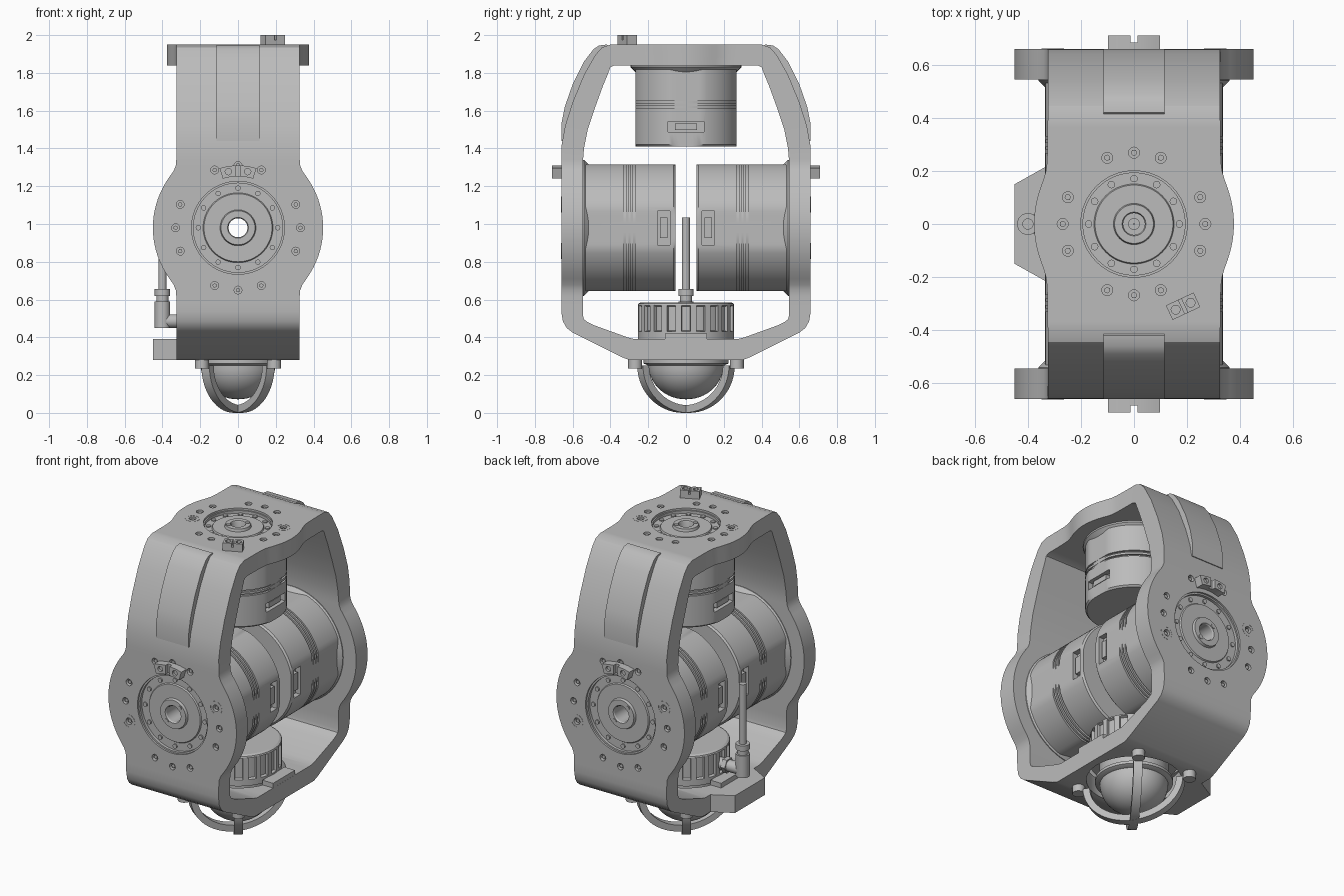
import bpy, bmesh, math
from mathutils import Matrix, Vector

old = bpy.data.objects.get("Cube")
if old:
    bpy.data.objects.remove(old)

grey = bpy.data.materials.new("machined grey")
grey.use_nodes = True
GREY = (0.5, 0.5, 0.5, 1)
grey.diffuse_color = GREY
grey.node_tree.nodes["Principled BSDF"].inputs["Base Color"].default_value = GREY
parts = []
T = Matrix.Translation


def finish(name, bm, matrix=Matrix()):
    bmesh.ops.recalc_face_normals(bm, faces=bm.faces)
    bm.transform(matrix)
    mesh = bpy.data.meshes.new(name)
    bm.to_mesh(mesh)
    bm.free()
    mesh.materials.append(grey)
    ob = bpy.data.objects.new(name, mesh)
    bpy.context.collection.objects.link(ob)
    parts.append(ob)
    return ob


def loft(name, rings, matrix=Matrix()):
    """Join closed rings of points into a closed loop of quads."""
    bm = bmesh.new()
    vs = [[bm.verts.new(p) for p in ring] for ring in rings]
    n, m = len(vs), len(vs[0])
    for i in range(n):
        for j in range(m):
            a, b, k = vs[i], vs[(i + 1) % n], (j + 1) % m
            bm.faces.new((a[j], a[k], b[k], b[j]))
    return finish(name, bm, matrix)


def lathe(name, profile, matrix, sides=64, flat=2.0):
    """Spin a closed (radius, height) profile, trimmed by four flat sides."""
    rings = []
    for i in range(sides):
        t = math.tau * i / sides
        d = (t + math.pi / 4) % (math.pi / 2) - math.pi / 4
        limit = flat / math.cos(d)
        rings.append([(min(r, limit) * math.cos(t), min(r, limit) * math.sin(t), h) for r, h in profile])
    return loft(name, rings, matrix)


def add_cyl(bm, r, depth, matrix, sides=24):
    bmesh.ops.create_cone(bm, cap_ends=True, segments=sides, radius1=r, radius2=r, depth=depth, matrix=matrix)


def cylinder(name, r, depth, matrix, sides=24):
    bm = bmesh.new()
    add_cyl(bm, r, depth, matrix, sides)
    return finish(name, bm)


def prism(name, outline, depth, matrix):
    """Extrude a flat (x, y) outline along local z."""
    bm = bmesh.new()
    f = bm.faces.new([bm.verts.new((x, y, 0)) for x, y in outline])
    new = bmesh.ops.extrude_face_region(bm, geom=[f])["geom"]
    bmesh.ops.translate(bm, vec=(0, 0, depth), verts=[v for v in new if isinstance(v, bmesh.types.BMVert)])
    return finish(name, bm, matrix)


def box(name, size, matrix):
    bm = bmesh.new()
    bmesh.ops.create_cube(bm, size=1, matrix=matrix @ Matrix.Diagonal((*size, 1)))
    return finish(name, bm)


def cut(target, cutter):
    mod = target.modifiers.new("cut", 'BOOLEAN')
    mod.object, mod.solver = cutter, 'EXACT'
    bpy.context.view_layer.objects.active = target
    bpy.ops.object.modifier_apply(modifier=mod.name)
    parts.remove(cutter)
    bpy.data.objects.remove(cutter)


# Frame: a ring of stations (outer y, z, inner y, z), widened around each drive
half = [(.0333 * i, 1.95, .0315 * i, 1.84) for i in range(13)]
half += [(.445, 1.935, .40, 1.83), (.48, 1.895, .415, 1.79), (.54, 1.79, .44, 1.73), (.60, 1.645, .48, 1.62),
         (.64, 1.52, .52, 1.5), (.658, 1.42, .54, 1.4)]
half += [(.66, 1.34 - .03 * i, .545, 1.34 - .03 * i) for i in range(26)]
half += [(.66, .535, .545, .515), (.652, .485, .54, .495), (.632, .45, .52, .48), (.60, .425, .49, .465),
         (.34, .295, .31, .4), (.30, .28, .27, .39)]
half += [(y, .28, y, .39) for y in (.22, .15, .08, 0)]


def widths(y, z):
    arc = 0
    if z == 1.95:
        arc = math.sqrt(max(0, .375 ** 2 - y * y))
    elif abs(y) == .66:
        arc = math.sqrt(max(0, .45 ** 2 - (z - .98) ** 2))
    w = (arc + .325 + math.hypot(arc - .325, .02)) / 2 if arc else .325
    tab = .125 * min(1, max(0, (.22 - abs(y)) / .07)) if z == .28 else 0
    return -w - tab, w


stations = half + [(-a, b, -c, d) for a, b, c, d in half[-2:0:-1]]
rings = []
for oy, oz, iy, iz in stations:
    lo, hi = widths(oy, oz)
    rings.append([(lo, oy, oz), (hi, oy, oz), (hi, iy, iz), (lo, iy, iz)])
frame = loft("frame", rings)

# Drive positions: local z points out of the frame
front = T((0, -.66, .98)) @ Matrix.Rotation(math.pi / 2, 4, 'X')
back = Matrix.Rotation(math.pi, 4, 'Z') @ front
top = T((0, 0, 1.95))
drives = [("front", front, 1.0, .605), ("back", back, 1.0, .605), ("top", top, .815, .54)]

# Openings in the frame for hubs, bolts and lens
holes = bmesh.new()
for _, m, s, _ in drives:
    add_cyl(holes, .246 * s, .4, m, 64)
    for q in range(4):
        for a in (-22, 0, 22):
            add_cyl(holes, .021, .05, m @ Matrix.Rotation(math.radians(90 * q + a), 4, 'Z') @ T((.33 * s, 0, 0)), 12)
add_cyl(holes, .275, .4, T((0, 0, .3)), 64)
cut(frame, finish("frame_cutter", holes))

for label, m, s, end in drives:
    # Hub with stepped faces and through bore
    lathe(label + "_hub", [(.246 * s, -.14), (.246 * s, -.012), (.236 * s, -.012), (.236 * s, -.03),
                           (.185 * s, -.03), (.18 * s, -.022), (.095 * s, -.022), (.09 * s, -.006),
                           (.055 * s, -.006), (.05 * s, -.014), (.05 * s, -.14)], m)
    bolts = bmesh.new()
    for i in range(12):
        add_cyl(bolts, .014, .014, m @ Matrix.Rotation(math.tau * i / 12, 4, 'Z') @ T((.21 * s, 0, -.029)), 12)
    for i in (0, 1):
        add_cyl(bolts, .014, .01, m @ Matrix.Rotation(math.pi * i + .85, 4, 'Z') @ T((.07 * s, 0, -.006)), 12)
    for q in range(4):
        for a in (-22, 0, 22):
            add_cyl(bolts, .012, .02, m @ Matrix.Rotation(math.radians(90 * q + a), 4, 'Z') @ T((.33 * s, 0, -.018)), 6)
    finish(label + "_hub_bolts", bolts)
    for a in (22, 202):
        lathe(label + "_washer", [(.036, -.003), (.043, -.003), (.043, .001), (.036, .001)],
              m @ Matrix.Rotation(math.radians(a), 4, 'Z') @ T((.33 * s, 0, 0)), 24)
    # Drive housing: slight flats, three grooves at the corners, hollow bore
    flat = .335 * s if label != "top" else .268
    r = flat * 1.05
    prof = [(.05 * s, -.112), (r, -.112)]
    for g in (.3, .325) if label == "top" else (.33, .355, .38):
        prof += [(r, -g), (r - .014, -g), (r - .014, -g - .012), (r, -g - .012)]
    prof += [(r, .01 - end), (r - .01, -end), (.05 * s, -end)]
    body = lathe(label + "_drive", prof, m, 96, flat)
    lathe(label + "_collar", [(.05 * s, -.108), (flat + .025, -.108), (flat + .025, -.12), (flat, -.145),
                              (.05 * s, -.145)], m, 96)
    # Side windows with a connector block inside
    for side in (-1, 1):
        at = m @ T((side * flat, 0, .063 - end if label != "top" else .105 - end))
        size = (.07, .18, .065) if label != "top" else (.07, .19, .055)
        cut(body, box("window_cutter", size, at))
        box(label + "_connector", (.03, size[1] * .6, size[2] * .6), at @ T((-side * .025, 0, 0)))


def arc_outline(r0, r1, spread, steps=8):
    """Outline of a ring segment centred on local +y."""
    angles = [spread * (2 * i / steps - 1) for i in range(steps + 1)]
    outer = [(r1 * math.sin(a), r1 * math.cos(a)) for a in angles]
    return outer + [(r0 * math.sin(a), r0 * math.cos(a)) for a in reversed(angles)]


# Clamps with a centre slot and two bolt holes
def drill_clamp(clamp, matrix, w, slot):
    holes = bmesh.new()
    bmesh.ops.create_cube(holes, size=1, matrix=matrix @ T((0, 0, .05)) @ Matrix.Diagonal((slot, .15, .05, 1)))
    for x in (-.27, .27):
        add_cyl(holes, .017, .03, matrix @ T((x * w, 0, .05)), 12)
    cut(clamp, finish("clamp_cutter", holes))


for label, m in (("front", front), ("back", back)):
    drill_clamp(prism(label + "_clamp", arc_outline(.272, .33, .3), .05, m), m @ T((0, .297, 0)), .19, .028)
spot = T((.185, -.31, 1.95)) @ Matrix.Rotation(math.radians(25), 4, 'Z')
drill_clamp(box("top_clamp", (.115, .06, .05), spot @ T((0, 0, .025))), spot, .115, .012)

# Raised shoulder ribs on the upper frame
rib = [(.66, 1.44), (.66, 1.53), (.642, 1.62), (.60, 1.74), (.54, 1.86), (.49, 1.925), (.46, 1.945), (.42, 1.95),
       (.40, 1.93), (.50, 1.8), (.58, 1.6), (.63, 1.44)]
upright = Matrix(((0, 0, 1, -.115), (1, 0, 0, 0), (0, 1, 0, 0), (0, 0, 0, 1)))
for label, sy in (("back", 1), ("front", -1)):
    prism(label + "_shoulder_rib", [(sy * y, z) for y, z in rib], .23, upright)

# Lens housing with a ribbed grip
lathe("lens_housing", [(.02, .585), (.24, .585), (.252, .578), (.255, .568), (.238, .562), (.238, .435),
                       (.255, .43), (.255, .391), (.02, .391)], Matrix())
grip = bmesh.new()
for i in range(20):
    bmesh.ops.create_cube(grip, size=1, matrix=Matrix.Rotation(math.tau * (i + .5) / 20, 4, 'Z')
                          @ T((.24, 0, .5)) @ Matrix.Diagonal((.03, .032, .14, 1)))
finish("lens_grip", grip)
box("lens_bracket", (.075, .22, .03), T((.287, 0, .405)))
box("lens_bracket", (.075, .22, .03), T((-.287, 0, .405)))

# Glass dome and its rim under the frame
dome = [(.002, .395), (.2, .395), (.2, .285), (.225, .28), (.225, .262), (.2, .25)]
dome += [(.195 * math.cos(a * math.pi / 26) + .002, .25 - .178 * math.sin(a * math.pi / 26)) for a in range(14)]
lathe("dome", dome, Matrix())

# Four-legged guard around the dome
for sx in (-1, 1):
    for sy in (-1, 1):
        d = Vector((sx * .58, sy * .815, 0))
        side = Vector((-d.y, d.x, 0)) * .026
        bm = bmesh.new()
        vs = []
        for i in range(15):
            a = math.pi / 2 * i / 14
            out = (d * math.cos(a) - Vector((0, 0, math.sin(a)))) * .02
            c = d * (.278 * math.cos(a)) + Vector((0, 0, .25 - .23 * math.sin(a)))
            vs.append([bm.verts.new(p) for p in (c + side + out, c - side + out, c - side - out, c + side - out)])
        for a, b in zip(vs, vs[1:]):
            for j in range(4):
                bm.faces.new((a[j], a[j - 1], b[j - 1], b[j]))
        bm.faces.new(vs[0])
        bm.faces.new(vs[-1])
        finish("guard_arm", bm)
        cylinder("guard_foot", .037, .048, T(d * .33 + Vector((0, 0, .26))))

# Cable with elbow plug
lay = Matrix.Rotation(math.pi / 2, 4, 'Y')
for name, r, z0, z1 in (("cable", .021, .64, 1.035), ("cable_nut", .041, .62, .655),
                        ("cable_collar", .032, .58, .63), ("elbow", .041, .45, .59)):
    cylinder(name, r, z1 - z0, T((-.4, 0, (z0 + z1) / 2)))
cylinder("elbow_arm", .036, .2, T((-.32, 0, .486)) @ lay)
cylinder("elbow_nut", .048, .03, T((-.29, 0, .486)) @ lay, 6)

bpy.ops.object.select_all(action='DESELECT')
for ob in parts:
    ob.select_set(True)
bpy.context.view_layer.objects.active = frame
bpy.ops.object.shade_smooth_by_angle(angle=math.radians(30))
